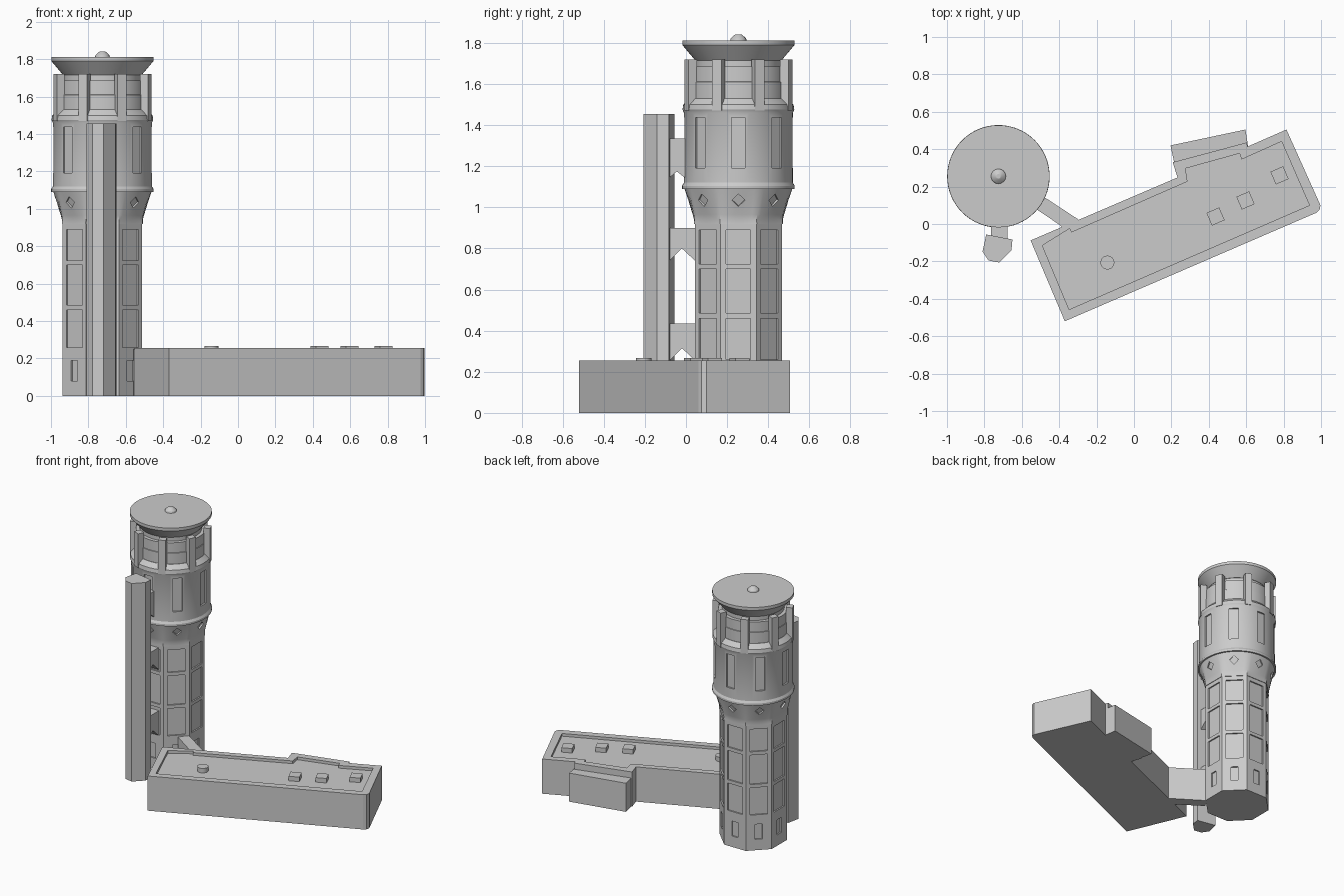
import bpy, bmesh, math
from mathutils import Matrix, Vector

if "Cube" in bpy.data.objects:
    bpy.data.objects.remove(bpy.data.objects["Cube"])

CX, CY = -0.725, 0.255
STEP = math.pi / 4
grey = bpy.data.materials.new("concrete grey")
grey.diffuse_color = (0.6, 0.6, 0.6, 1)
grey.use_nodes = True
grey.node_tree.nodes["Principled BSDF"].inputs["Base Color"].default_value = grey.diffuse_color


def finish(bm, name):
    bmesh.ops.recalc_face_normals(bm, faces=bm.faces[:])
    me = bpy.data.meshes.new(name)
    bm.to_mesh(me)
    bm.free()
    me.materials.append(grey)
    ob = bpy.data.objects.new(name, me)
    bpy.context.collection.objects.link(ob)
    return ob


def select(ob):
    bpy.ops.object.select_all(action='DESELECT')
    ob.select_set(True)
    bpy.context.view_layer.objects.active = ob


def smooth(ob):
    select(ob)
    bpy.ops.object.shade_smooth_by_angle(angle=math.radians(25))


def cut(ob, cutter):
    select(ob)
    m = ob.modifiers.new("cut", 'BOOLEAN')
    m.operation, m.solver, m.object = 'DIFFERENCE', 'EXACT', cutter
    bpy.ops.object.modifier_apply(modifier=m.name)
    bpy.data.objects.remove(cutter)


def loft(name, rings, n=64):
    """Stack of rings (z, radius, roundness); roundness 0 is an octagon of that apothem."""
    bm = bmesh.new()
    loops = []
    for z, r, k in rings:
        loop = []
        for i in range(n):
            a = 2 * math.pi * (i + (0.5 if n == 8 else 0)) / n
            off = (a + STEP / 2) % STEP - STEP / 2
            rad = r * (k + (1 - k) / math.cos(off))
            loop.append(bm.verts.new((CX + rad * math.cos(a), CY + rad * math.sin(a), z)))
        loops.append(loop)
    for lo, hi in zip(loops, loops[1:]):
        for i in range(n):
            j = (i + 1) % n
            bm.faces.new((lo[i], lo[j], hi[j], hi[i]))
    bm.faces.new(loops[0])
    bm.faces.new(loops[-1])
    return finish(bm, name)


def prism(name, pts, lo, hi, axes="xy"):
    """Extruded outline, either upright (xy) or along x (yz)."""
    bm = bmesh.new()
    rows = [[bm.verts.new((p[0], p[1], h) if axes == "xy" else (h, p[0], p[1])) for p in pts]
            for h in (lo, hi)]
    n = len(pts)
    for i in range(n):
        j = (i + 1) % n
        bm.faces.new((rows[0][i], rows[0][j], rows[1][j], rows[1][i]))
    bm.faces.new(rows[0])
    bm.faces.new(rows[1])
    return finish(bm, name)


def ring_boxes(name, specs, start=0.0):
    """Eight boxes round the tower for each (radius, z, depth, width, height, roll, tilt)."""
    bm = bmesh.new()
    for r, z, d, w, h, roll, tilt in specs:
        for i in range(8):
            m = (Matrix.Translation((CX, CY, 0)) @ Matrix.Rotation(start + i * STEP, 4, 'Z')
                 @ Matrix.Translation((r, 0, z)) @ Matrix.Rotation(tilt, 4, 'Y')
                 @ Matrix.Rotation(roll, 4, 'X') @ Matrix.Diagonal((d, w, h, 1)))
            bmesh.ops.create_cube(bm, size=1, matrix=m)
    return finish(bm, name)


# Octagonal shaft with recessed panels and small ground windows
shaft = loft("tower_shaft", [(0, 0.212, 0), (0.925, 0.212, 0)], 8)
panels = [(0.212, (a + b) / 2, 0.02, w, b - a, 0, 0) for a, b, w in
          [(0.08, 0.19, 0.05), (0.26, 0.46, 0.12), (0.485, 0.70, 0.12), (0.725, 0.89, 0.12)]]
cut(shaft, ring_boxes("panel_cutter", panels))

# Flared collar turning from octagon to circle, with diamond recesses
flare = loft("tower_flare", [(0.92, 0.216, 0), (0.94, 0.216, 0.1), (0.965, 0.222, 0.3),
                             (1.09, 0.262, 1)])
cut(flare, ring_boxes("diamond_cutter", [(0.243, 1.035, 0.02, 0.045, 0.045, math.pi / 4, 0.33)]))
smooth(flare)

# Round drum with tall recessed windows
drum = loft("tower_drum", [(1.09, 0.274, 1), (1.105, 0.274, 1), (1.12, 0.265, 1),
                           (1.46, 0.265, 1), (1.475, 0.272, 1), (1.50, 0.268, 1),
                           (1.53, 0.238, 1)])
cut(drum, ring_boxes("window_cutter", [(0.265, 1.315, 0.024, 0.065, 0.245, 0, 0)]))
smooth(drum)

# Upper gallery, neck, dish roof and finial
smooth(loft("upper_gallery", [(1.53, 0.235, 1), (1.61, 0.235, 1), (1.612, 0.232, 1),
                              (1.685, 0.232, 1)]))
smooth(loft("roof_neck", [(1.685, 0.207, 1), (1.73, 0.207, 1)]))
smooth(loft("dish_roof", [(1.715, 0.21, 1), (1.79, 0.273, 1), (1.812, 0.273, 1)]))
smooth(loft("roof_finial", [(1.812, 0.04, 1), (1.822, 0.037, 1), (1.838, 0.02, 1),
                            (1.842, 0.012, 1)], 16))

# Upright fins round the gallery
ring_boxes("gallery_fins", [(0.251, 1.595, 0.045, 0.05, 0.25, 0, 0)], STEP / 2)

# Stair pillar and its bracket arms
prism("side_pillar", [(-0.79, -0.056), (-0.65, -0.083), (-0.655, -0.14), (-0.72, -0.206),
                      (-0.778, -0.195), (-0.81, -0.147)], 0, 1.455)
for top, apex, foot, end in [(0.435, 0.315, 0.25, 0.05), (0.90, 0.80, 0.735, 0.05),
                             (1.335, 1.175, 1.14, 0.0)]:
    mid = (end - 0.09) / 2
    prism("pillar_bracket", [(-0.085, top), (end, top), (end, foot), (mid, apex),
                             (-0.085, foot)], -0.765, -0.677, "yz")

# Long low building with a sunken roof
building = prism("low_building", [(-0.553, -0.088), (-0.37, -0.52), (0.975, 0.06),
                                  (0.992, 0.075), (0.997, 0.10), (0.815, 0.505),
                                  (0.607, 0.414), (0.603, 0.436), (0.207, 0.33),
                                  (0.2326, 0.249)], 0, 0.255)
cut(building, prism("roof_cutter", [(-0.49, -0.115), (-0.347, -0.457), (0.938, 0.10),
                                    (0.789, 0.441), (0.575, 0.345), (0.564, 0.377),
                                    (0.275, 0.297), (0.286, 0.227), (-0.334, -0.045),
                                    (-0.345, -0.025)], 0.235, 0.3))
prism("rear_bay", [(0.2326, 0.249), (0.195, 0.42), (0.596, 0.505), (0.612, 0.40)], 0, 0.21)
prism("link_corridor", [(-0.29, 0.015), (-0.297, 0.024), (-0.52, 0.17), (-0.56, 0.105),
                        (-0.393, -0.008), (-0.38, -0.025)], 0, 0.25)

# Rooftop units
angle = math.radians(23.4)
for x, y in [(0.436, 0.04), (0.596, 0.126), (0.778, 0.26)]:
    pts = []
    for sx, sy in [(-1, -1), (1, -1), (1, 1), (-1, 1)]:
        v = Matrix.Rotation(angle, 2) @ Vector((sx * 0.037, sy * 0.037))
        pts.append((x + v.x, y + v.y))
    prism("roof_unit", pts, 0.23, 0.268)
smooth(prism("roof_vent", [(-0.142 + 0.037 * math.cos(i * math.pi / 12),
                            -0.206 + 0.037 * math.sin(i * math.pi / 12)) for i in range(24)],
             0.23, 0.268))
